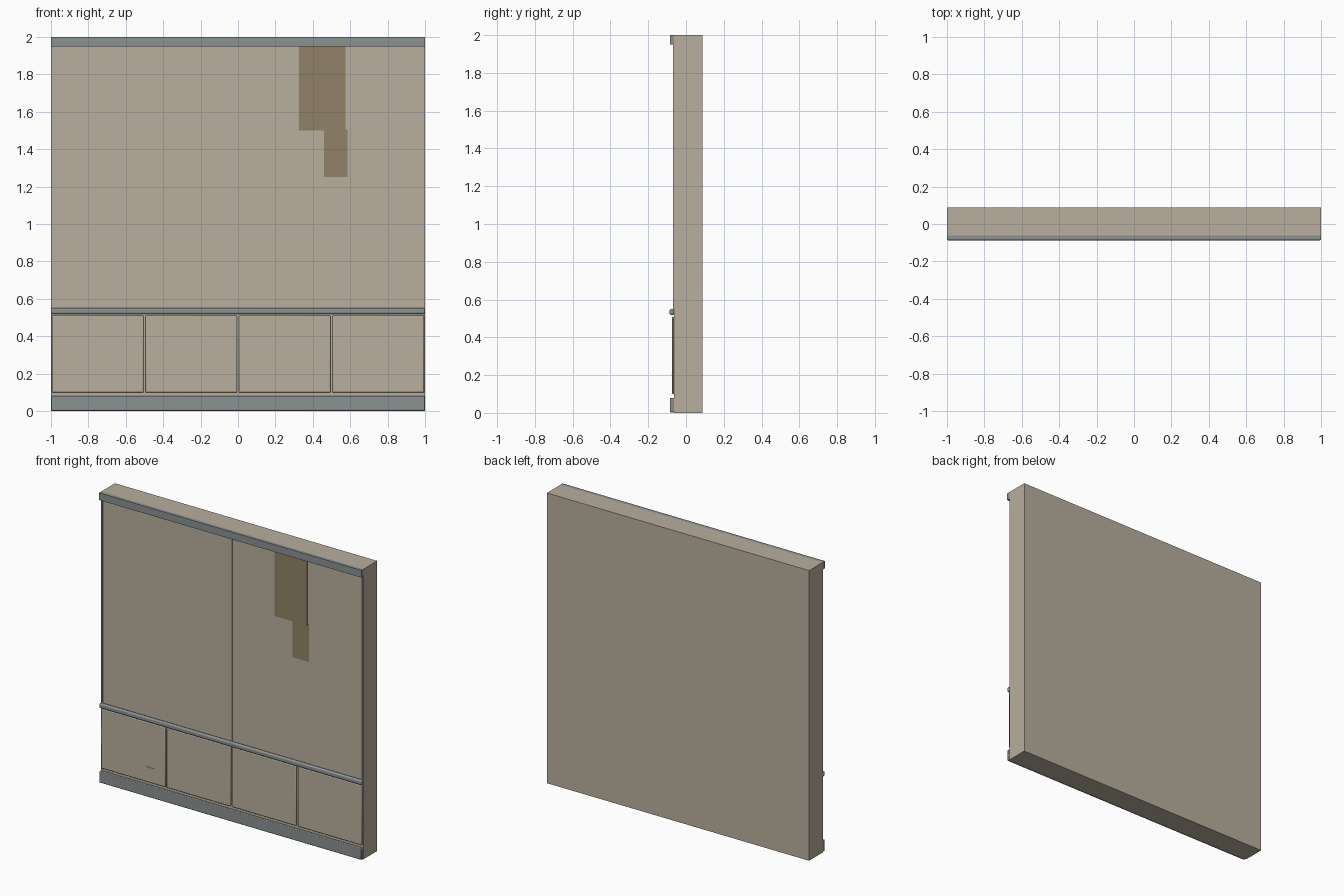
import bpy

cube = bpy.data.objects.get("Cube")
if cube:
    bpy.data.objects.remove(cube, do_unlink=True)


def material(name, rgb):
    m = bpy.data.materials.new(name)
    m.use_nodes = True
    m.diffuse_color = (*rgb, 1)
    m.node_tree.nodes["Principled BSDF"].inputs["Base Color"].default_value = (*rgb, 1)
    return m


plaster = material("beige plaster", (0.48, 0.43, 0.34))
trim = material("grey trim", (0.26, 0.285, 0.285))
damp = material("brown stain", (0.29, 0.225, 0.135))

FRONT = -0.0625  # front plane of the wall


def box(name, x, y, z, mat, bevel=0):
    """Box from (min, max) ranges, with optional rounded edges."""
    bpy.ops.mesh.primitive_cube_add(size=1)
    ob = bpy.context.object
    ob.name = name
    for v in ob.data.vertices:
        v.co = [r[0] + (c + 0.5) * (r[1] - r[0]) for c, r in zip(v.co, (x, y, z))]
    ob.data.materials.append(mat)
    if bevel:
        mod = ob.modifiers.new("rounded edges", "BEVEL")
        mod.width = bevel
        mod.segments = 2
        bpy.ops.object.shade_smooth_by_angle()
    return ob


FULL = (-1, 1)

# Wall slab
box("wall", FULL, (FRONT, 0.0875), (0, 2), plaster)

# Horizontal trim
box("baseboard", FULL, (-0.0845, FRONT), (0.003, 0.08), trim, 0.004)
box("chair_rail", FULL, (-0.0875, FRONT), (0.518, 0.55), trim, 0.008)
box("crown_moulding", FULL, (-0.0845, FRONT + 0.001), (1.95, 2), trim)

# Raised wainscot panels
for i in range(4):
    cx = -0.75 + i * 0.5
    box(f"wainscot_panel_{i + 1}", (cx - 0.245, cx + 0.245), (-0.073, FRONT),
        (0.098, 0.51), plaster, 0.005)

# Thin vertical seams in the wall covering
for name, x in (("left", -0.99), ("middle", 0), ("right", 0.99)):
    box(f"seam_{name}", (x - 0.003, x + 0.003), (-0.069, FRONT), (0.55, 1.95), plaster)

# Water stains
box("stain_upper", (0.325, 0.575), (-0.069, FRONT), (1.5, 1.95), damp)
box("stain_lower", (0.46, 0.585), (-0.0645, FRONT), (1.25, 1.505), damp)

# Small scratch on the first panel
box("panel_scratch", (-0.65, -0.58), (-0.076, -0.072), (0.2, 0.204), plaster)
